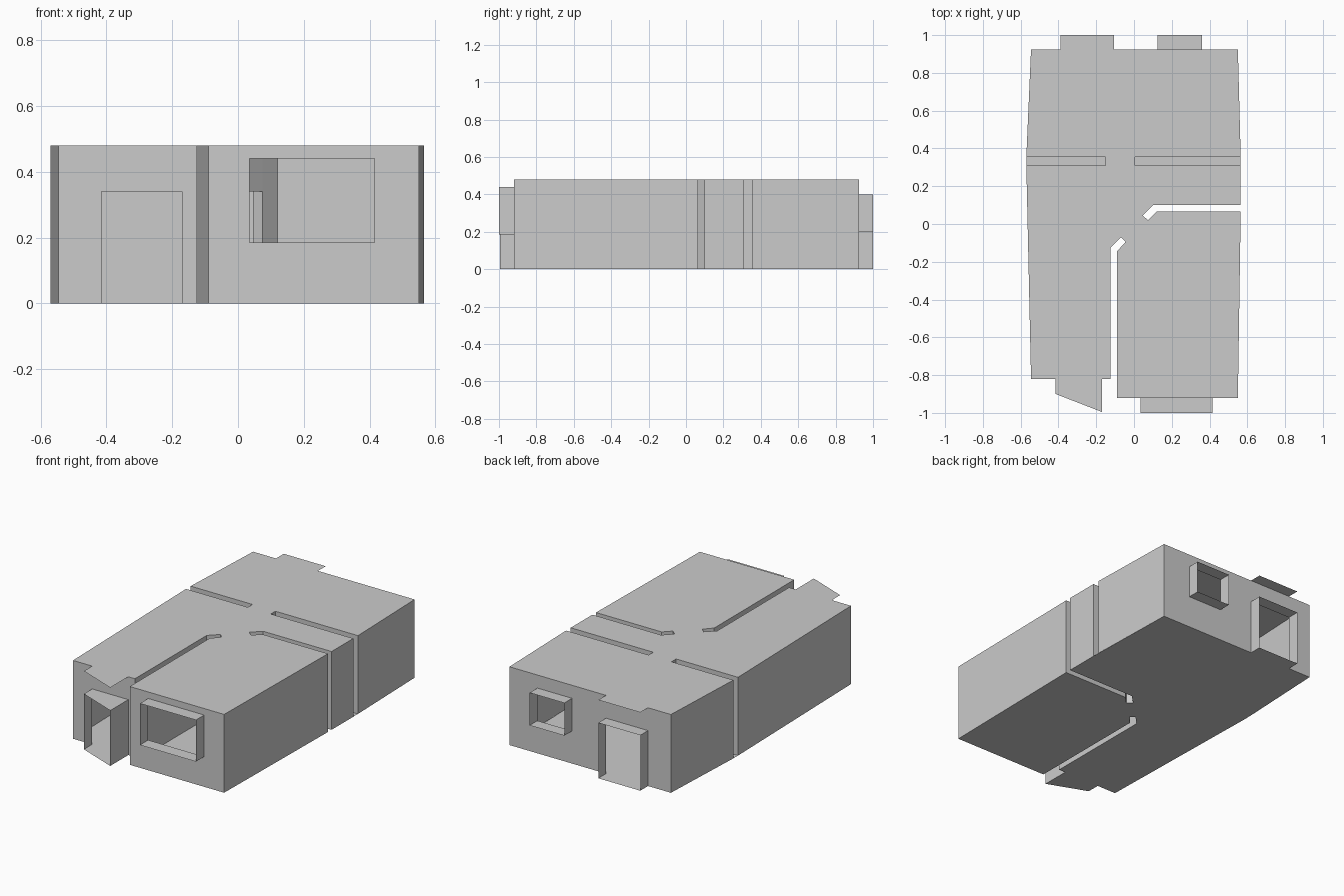
import bpy

if "Cube" in bpy.data.objects:
    bpy.data.objects.remove(bpy.data.objects["Cube"], do_unlink=True)

TOP = 0.48      # ceiling height
DOOR = 0.34     # door head height

plaster = bpy.data.materials.new("plain_grey")
plaster.use_nodes = True
GREY = (0.6, 0.6, 0.6, 1)
plaster.diffuse_color = GREY
plaster.node_tree.nodes["Principled BSDF"].inputs["Base Color"].default_value = GREY


def build(name, faces):
    """Make one object from a list of faces, each a list of points."""
    verts, polys = [], []
    for face in faces:
        polys.append(range(len(verts), len(verts) + len(face)))
        verts += face
    mesh = bpy.data.meshes.new(name)
    mesh.from_pydata(verts, [], [list(p) for p in polys])
    mesh.materials.append(plaster)
    obj = bpy.data.objects.new(name, mesh)
    bpy.context.collection.objects.link(obj)
    return obj


def sheet(outline, z):
    return [(x, y, z) for x, y in outline]


def panel(a, b, z0=0, z1=TOP):
    return [(*a, z0), (*b, z0), (*b, z1), (*a, z1)]


def run(path, z0=0, z1=TOP):
    return [panel(a, b, z0, z1) for a, b in zip(path, path[1:])]


def pierced_wall(y, start, end, openings):
    """Straight wall along x with rectangular openings (x0, x1, z0, z1)."""
    faces, x = [], start
    for x0, x1, z0, z1 in openings:
        faces.append(panel((x, y), (x0, y)))
        if z0 > 0:
            faces.append(panel((x0, y), (x1, y), 0, z0))
        faces.append(panel((x0, y), (x1, y), z1, TOP))
        x = x1
    return faces + [panel((x, y), (end, y))]


def reveal(y, opening, y0, y1):
    """Open-ended frame running from the wall out to y0 / y1 at its two sides."""
    xa, xb, z0, z1 = opening
    faces = [panel((xa, y), (xa, y0), z0, z1), panel((xb, y0 if y1 is None else y1), (xb, y), z0, z1)]
    base = [(xa, y), (xa, y0), (xb, y1), (xb, y)]
    faces.append(sheet(base, z1))
    if z0 > 0:
        faces.append(sheet(base, z0))
    return faces


# Plan: side corners, wall cavities and door bays
left_cavity = [(-0.125, -0.82), (-0.125, -0.125), (-0.07, -0.07),
               (-0.045, -0.095), (-0.09, -0.145), (-0.09, -0.92)]
right_cavity = [(0.565, 0.065), (0.12, 0.065), (0.075, 0.02),
                (0.045, 0.045), (0.1, 0.1), (0.565, 0.1)]
back_cavity_pos = [(0.565, 0.31), (0.005, 0.31), (0.005, 0.355), (0.565, 0.355)]
back_cavity_neg = [(-0.57, 0.355), (-0.15, 0.355), (-0.15, 0.31), (-0.57, 0.31)]
front_bay = [(-0.415, -0.82), (-0.415, -0.9), (-0.17, -0.995), (-0.17, -0.82)]
back_bay = [(-0.105, 0.925), (-0.105, 1), (-0.39, 1), (-0.39, 0.925)]
front_neg, front_pos = (-0.545, -0.82), (0.55, -0.92)
back_pos, back_neg = (0.55, 0.925), (-0.545, 0.925)


def outline(pos_notch, neg_notch):
    return ([front_neg] + front_bay + left_cavity + [front_pos] + right_cavity
            + pos_notch + [back_pos] + back_bay + [back_neg] + neg_notch)


# Floor and ceiling sheets
floor = build("floor", [sheet(outline([(0.565, 0.33)], [(-0.57, 0.33)])[::-1], 0)])
ceiling = build("ceiling", [sheet(outline(back_cavity_pos, back_cavity_neg), TOP)])

# Side walls
build("left_side_wall", run([front_pos, right_cavity[0]])
      + run([right_cavity[-1], back_cavity_pos[0]])
      + run([back_cavity_pos[-1], back_pos]))
build("right_side_wall", run([back_neg, back_cavity_neg[0]])
      + run([back_cavity_neg[-1], front_neg]))

# Walls lining the cavities between rooms
for name, path in (("front_partition", left_cavity), ("middle_partition", right_cavity),
                   ("back_partition_left", back_cavity_pos),
                   ("back_partition_right", back_cavity_neg)):
    build(name, run(path))

# End walls with their door and window openings
front_door = (-0.415, -0.17, 0, DOOR)
front_window = (0.035, 0.415, 0.185, 0.44)
back_door = (-0.105, -0.39, 0, DOOR)
back_window = (0.36, 0.125, 0.2, 0.4)
build("front_door_wall", pierced_wall(-0.82, -0.545, -0.125, [front_door]))
build("front_window_wall", pierced_wall(-0.92, -0.09, 0.55, [front_window]))
build("back_wall", pierced_wall(0.925, 0.55, -0.545, [back_window, back_door]))

# Projecting frames
build("front_door_frame", reveal(-0.82, front_door, -0.9, -0.995))
build("front_window_frame", reveal(-0.92, front_window, -1, -1))
build("back_door_frame", reveal(0.925, back_door, 1, 1))
build("back_window_frame", reveal(0.925, back_window, 1, 1))


def lintel(name, a, b, c, d):
    """Wall above an inner doorway with corners a, b, c, d in plan."""
    build(name, [panel(a, d, DOOR), panel(c, b, DOOR), sheet([a, b, c, d], DOOR)])


# Heads of the inner doorways
lintel("middle_doorway_head", left_cavity[2], left_cavity[3], right_cavity[2], right_cavity[3])
lintel("back_doorway_head", back_cavity_neg[1], back_cavity_neg[2],
       back_cavity_pos[1], back_cavity_pos[2])
